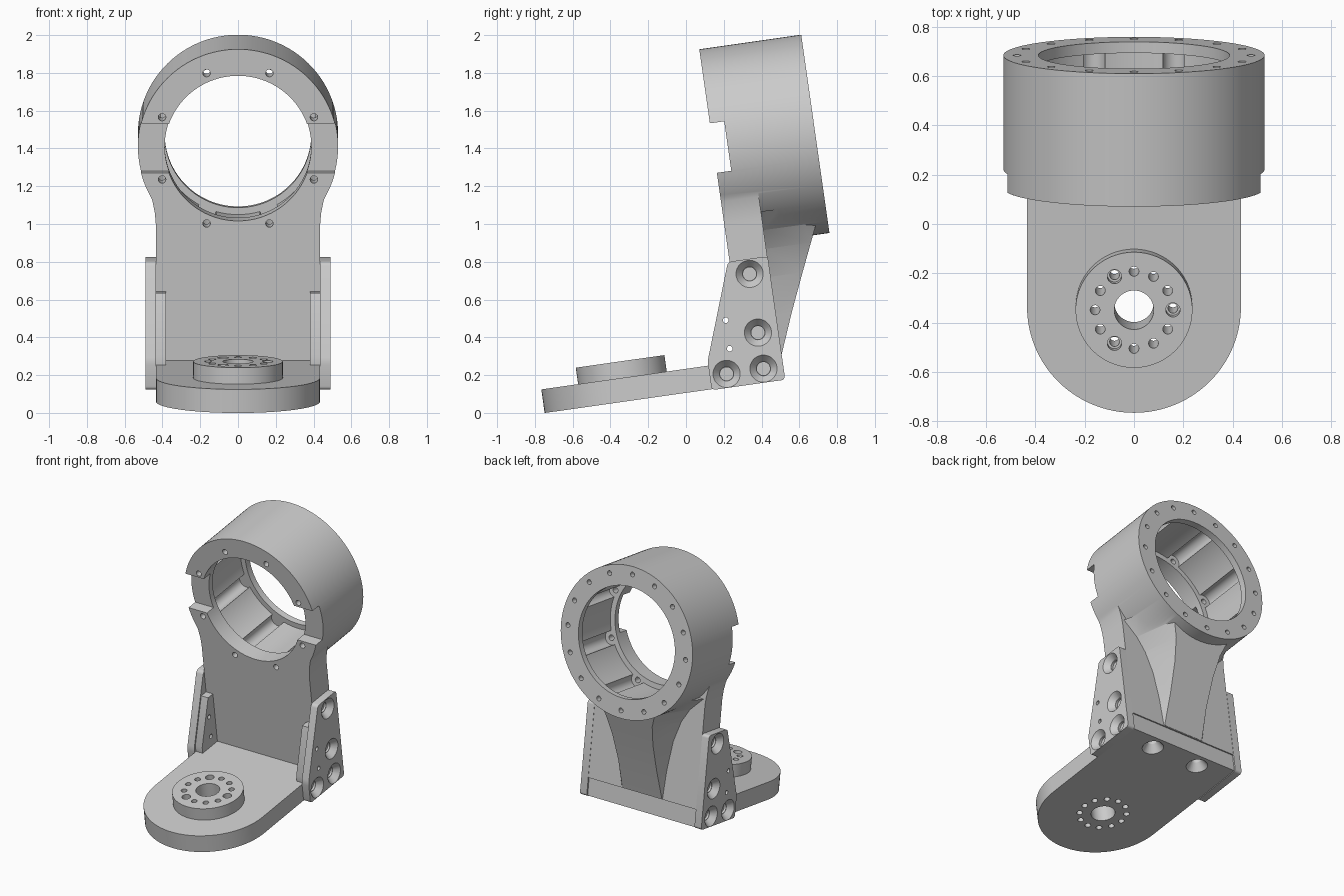
import bpy, bmesh, math
from mathutils import Matrix

if "Cube" in bpy.data.objects:
    bpy.data.objects.remove(bpy.data.objects["Cube"])

TILT = Matrix.Rotation(math.radians(8.1), 4, 'X')   # whole bracket leans forward
RING_Z = 1.366                                      # ring axis height before tilting
PLACE = {'x': lambda p, h: (h, p[0], p[1]),
         'y': lambda p, h: (p[0], h, p[1]),
         'z': lambda p, h: (p[0], p[1], h)}


def loft(name, sections, bevel=0):
    """Solid through equal-length loops of 3D points."""
    bm = bmesh.new()
    rings = [[bm.verts.new(p) for p in s] for s in sections]
    n = len(rings[0])
    bm.faces.new(rings[0])
    bm.faces.new(rings[-1])
    for r, q in zip(rings, rings[1:]):
        for i in range(n):
            j = (i + 1) % n
            bm.faces.new((r[i], r[j], q[j], q[i]))
    if bevel:
        edges = [bm.edges.get((a, b)) for a, b in zip(rings[0], rings[-1])]
        bmesh.ops.bevel(bm, geom=edges, offset=bevel, segments=4,
                        profile=0.5, affect='EDGES')
    bmesh.ops.recalc_face_normals(bm, faces=bm.faces)
    me = bpy.data.meshes.new(name)
    bm.to_mesh(me)
    bm.free()
    ob = bpy.data.objects.new(name, me)
    bpy.context.collection.objects.link(ob)
    return ob


def prism(name, axis, pts, lo, hi, bevel=0):
    return loft(name, [[PLACE[axis](p, h) for p in pts] for h in (lo, hi)], bevel)


def disc(name, axis, c, r, lo, hi, r2=None, n=24):
    r2 = r if r2 is None else r2
    return loft(name, [[PLACE[axis]((c[0] + q * math.cos(2 * math.pi * i / n),
                                     c[1] + q * math.sin(2 * math.pi * i / n)), h)
                        for i in range(n)] for q, h in ((r, lo), (r2, hi))])


def boolean(ob, tool, op='DIFFERENCE'):
    mod = ob.modifiers.new('bool', 'BOOLEAN')
    mod.operation = op
    mod.solver = 'EXACT'
    mod.object = tool
    bpy.context.view_layer.objects.active = ob
    bpy.ops.object.modifier_apply(modifier=mod.name)
    bpy.data.objects.remove(tool, do_unlink=True)


def cut(ob, *args, **kw):
    boolean(ob, disc('cutter', *args, **kw))


def polar(r, deg, c=(0, 0)):
    return (c[0] + r * math.cos(math.radians(deg)), c[1] + r * math.sin(math.radians(deg)))


def finish(ob):
    ob.data.transform(TILT)
    bpy.ops.object.select_all(action='DESELECT')
    ob.select_set(True)
    bpy.context.view_layer.objects.active = ob
    bpy.ops.object.shade_smooth_by_angle(angle=math.radians(25))


# upright plate flaring into the ring
centre = (0, RING_Z)
right = [(.435, .231), (.435, .96), (.44, 1.02), (.452, 1.08), (.475, 1.15), (.5, 1.205), (.511, 1.235)]
upright = disc('upright_with_ring', 'y', centre, .53, .341, .886, n=128)
plate = prism('plate', 'y', right + [(-x, z) for x, z in reversed(right)], .341, .543)
boolean(upright, plate, 'UNION')

# flared rib behind the plate
rows = [(.235, .165, .16, .545), (.45, .18, .155, .63), (.65, .21, .165, .716),
        (.8, .26, .19, .782), (.9, .32, .23, .826), (1.0, .42, .29, .868)]
rib = loft('rib', [[(-f, .5, z), (f, .5, z), (f, .542, z), (k, y, z), (-k, y, z), (-f, .542, z)]
                   for z, f, k, y in rows])
boolean(upright, rib, 'UNION')

# ring bore, inner cavity with screw channels, side notch
cut(upright, 'y', centre, .388, .3, .95, n=128)
cut(upright, 'y', centre, .425, .46, .84, n=128)
for k in range(8):
    p = polar(.435, 22.5 + 45 * k, centre)
    cut(upright, 'y', p, .05, .46, .84)
    cut(upright, 'y', p, .02, .3, .5, n=16)
boolean(upright, prism('notch', 'y', [(-.7, 1.235), (.7, 1.235), (.7, 1.5), (-.7, 1.5)], .2, .418))
for k in range(16):
    cut(upright, 'y', polar(.475, 22.5 * k, centre), .017, .845, .95, n=16)
finish(upright)

# base plate with round nose and hub boss
hub = (0, -.307)
outline = [polar(.434, 180 + 180 * i / 48, hub) for i in range(49)] + [(.434, .535), (-.434, .535)]
base = prism('base_plate', 'z', outline, .105, .231)
boolean(base, disc('boss', 'z', hub, .237, .2, .319, n=96), 'UNION')
cut(base, 'z', hub, .08, 0, .5, n=48)
for k in range(12):
    p = polar(.158, 30 * k, hub)
    cut(base, 'z', p, .02, 0, .5, n=16)
    if k % 4 == 0:
        cut(base, 'z', p, .029, .27, .5, n=20)
for x in (-.19, .19):
    cut(base, 'z', (x, .44), .075, .1, .16, r2=.035)
    cut(base, 'z', (x, .44), .035, .09, .2)
finish(base)

# side plates with inner gussets and countersunk screw holes
shape = [(.152, .1), (.545, .1), (.545, .76), (.332, .76), (.152, .255)]
gusset = [(.17, .231), (.341, .231), (.341, .6), (.285, .6), (.17, .275)]
for s, side in ((-1, 'left'), (1, 'right')):
    cheek = prism(side + '_side_plate', 'x', shape, s * .435, s * .49, bevel=.02)
    boolean(cheek, prism('gusset', 'x', gusset, s * .38, s * .445), 'UNION')
    for p in ((.437, .681), (.437, .367), (.439, .174), (.242, .174)):
        cut(cheek, 'x', p, .074, s * .492, s * .45, r2=.038)
        cut(cheek, 'x', p, .035, s * .42, s * .5)
    for p in ((.277, .456), (.277, .304)):
        cut(cheek, 'x', p, .015, s * .3, s * .6, n=16)
    finish(cheek)
